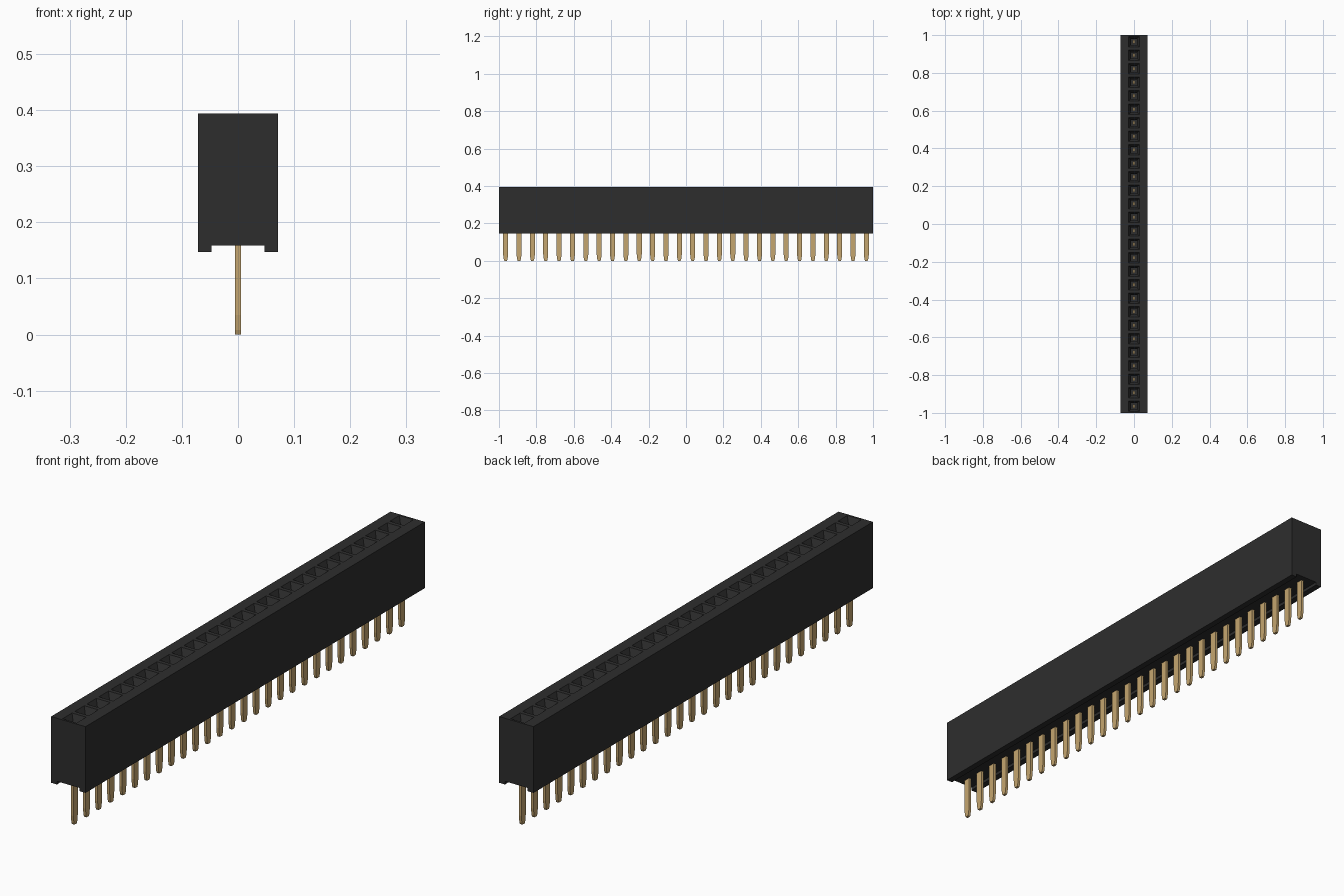
import bpy, bmesh

if "Cube" in bpy.data.objects:
    bpy.data.objects.remove(bpy.data.objects["Cube"])

COUNT = 28
PITCH = 2 / COUNT
HALF_W, TOP, BOTTOM = 0.071, 0.394, 0.147
GROOVE_W, GROOVE_Z = 0.047, 0.159


def material(name, rgb):
    m = bpy.data.materials.new(name)
    m.diffuse_color = (*rgb, 1)
    m.use_nodes = True
    m.node_tree.nodes["Principled BSDF"].inputs["Base Color"].default_value = m.diffuse_color
    return m


black = material("black plastic", (0.027, 0.027, 0.027))
gold = material("gold metal", (0.56, 0.38, 0.16))


def finish(bm, name, mat):
    bmesh.ops.remove_doubles(bm, verts=bm.verts, dist=1e-5)
    bmesh.ops.recalc_face_normals(bm, faces=bm.faces)
    me = bpy.data.meshes.new(name)
    bm.to_mesh(me)
    bm.free()
    me.materials.append(mat)
    ob = bpy.data.objects.new(name, me)
    bpy.context.collection.objects.link(ob)
    return ob


def ring(bm, hx, hy, z, y):
    return [bm.verts.new((sx * hx, y + sy * hy, z))
            for sx, sy in ((-1, -1), (1, -1), (1, 1), (-1, 1))]


def bridge(bm, a, b):
    n = len(a)
    for i in range(n):
        j = (i + 1) % n
        bm.faces.new((a[i], a[j], b[j], b[i]))


centres = [-1 + PITCH * (i + 0.5) for i in range(COUNT)]

# Housing: grooved profile repeated per socket, with funnel-shaped openings
profile = [(-HALF_W, TOP), (-HALF_W, BOTTOM), (-GROOVE_W, BOTTOM),
           (-GROOVE_W, GROOVE_Z), (GROOVE_W, GROOVE_Z), (GROOVE_W, BOTTOM),
           (HALF_W, BOTTOM), (HALF_W, TOP)]
bm = bmesh.new()
for y in centres:
    a, b = [[bm.verts.new((x, y + s * PITCH / 2, z)) for x, z in profile]
            for s in (-1, 1)]
    for i in range(len(profile) - 1):
        bm.faces.new((a[i], a[i + 1], b[i + 1], b[i]))
    rings = [ring(bm, HALF_W, PITCH / 2, TOP, y),
             ring(bm, 0.029, 0.028, TOP, y),
             ring(bm, 0.016, 0.016, TOP - 0.025, y),
             ring(bm, 0.016, 0.016, 0.21, y)]
    for lower, upper in zip(rings, rings[1:]):
        bridge(bm, lower, upper)
    bm.faces.new(rings[-1])
for y in (-1, 1):
    bm.faces.new([bm.verts.new((x, y, z)) for x, z in profile])
finish(bm, "housing", black)

# Pins: flat blades with tapered tips and a narrow contact inside each socket
sections = [(0.0052, 0.007, 0.0), (0.0052, 0.010, 0.008),
            (0.0052, 0.0135, 0.035), (0.0052, 0.0135, 0.19),
            (0.0052, 0.009, 0.19), (0.0052, 0.009, 0.30)]
bm = bmesh.new()
for y in centres:
    rings = [ring(bm, hx, hy, z, y) for hx, hy, z in sections]
    for lower, upper in zip(rings, rings[1:]):
        bridge(bm, lower, upper)
    bm.faces.new(rings[0])
    bm.faces.new(rings[-1])
finish(bm, "contact_pins", gold)
